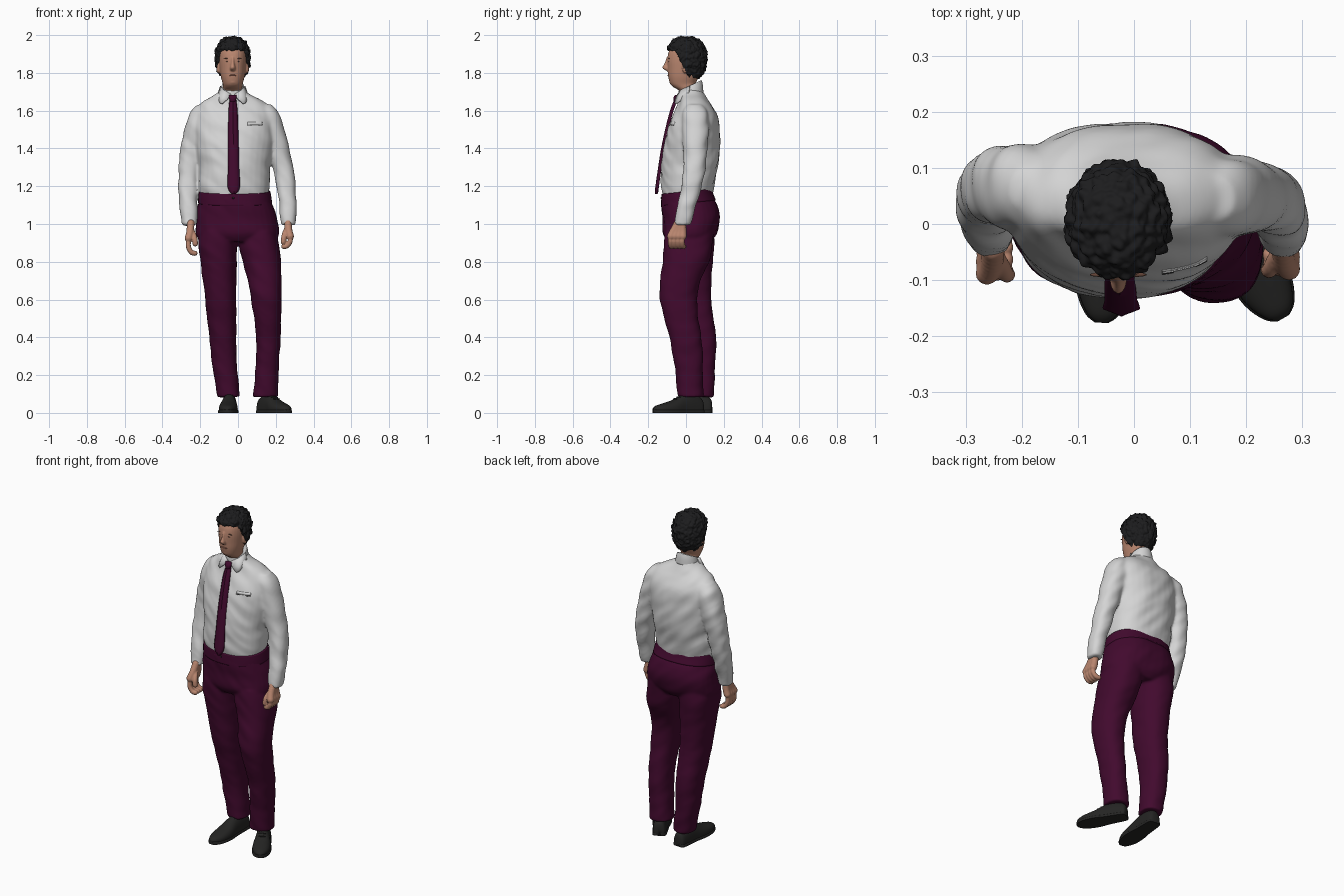
import bpy, bmesh, math
from mathutils import Matrix, Vector, noise

cube = bpy.data.objects.get("Cube")
if cube:
    bpy.data.objects.remove(cube, do_unlink=True)


def colour(name, r, g, b):
    m = bpy.data.materials.new(name)
    m.use_nodes = True
    m.diffuse_color = (r, g, b, 1)
    node = m.node_tree.nodes["Principled BSDF"]
    node.inputs["Base Color"].default_value = (r, g, b, 1)
    node.inputs["Roughness"].default_value = 0.8
    return m


WHITE = colour("white_cotton", 0.66, 0.66, 0.66)
PLUM = colour("plum_cloth", 0.054, 0.003, 0.027)
SKIN = colour("skin", 0.49, 0.24, 0.16)
LIP = colour("lips", 0.38, 0.16, 0.11)
HAIR = colour("black_hair", 0.012, 0.012, 0.013)
SHOE = colour("black_leather", 0.018, 0.018, 0.017)
BROW = colour("brown_brow", 0.13, 0.06, 0.04)
DARK = colour("dark_slit", 0.05, 0.05, 0.05)


def finish(name, bm, mat, smooth=True):
    bmesh.ops.recalc_face_normals(bm, faces=bm.faces)
    for f in bm.faces:
        f.smooth = smooth
    mesh = bpy.data.meshes.new(name)
    bm.to_mesh(mesh)
    bm.free()
    mesh.materials.append(mat)
    ob = bpy.data.objects.new(name, mesh)
    bpy.context.scene.collection.objects.link(ob)
    return ob


def activate(ob):
    bpy.ops.object.select_all(action="DESELECT")
    ob.select_set(True)
    bpy.context.view_layer.objects.active = ob


def sharpen(ob):
    activate(ob)
    bpy.ops.object.shade_smooth_by_angle(angle=math.radians(40))
    return ob


def spline(rows, steps=4):
    """Catmull-Rom through rows of numbers."""
    out = []
    for i in range(len(rows) - 1):
        a, b, c, d = (rows[min(max(i + k, 0), len(rows) - 1)] for k in (-1, 0, 1, 2))
        for s in range(steps):
            t = s / steps
            out.append([q + t * (r - p + t * (2*p - 5*q + 4*r - e + t * (3*q - 3*r + e - p))) / 2
                        for p, q, r, e in zip(a, b, c, d)])
    return out + [list(rows[-1])]


def loft(name, rings, mat, power=2.3, n=32, place=None, shear=0.0):
    """Skin rings of (centre x, centre y, z, radius x, radius y)."""
    bm, loops = bmesh.new(), []
    for cx, cy, z, rx, ry in spline(rings):
        loop = []
        for k in range(n):
            c, s = math.cos(math.tau * k / n), math.sin(math.tau * k / n)
            x = cx + rx * math.copysign(abs(c) ** (2 / power), c)
            y = cy + ry * math.copysign(abs(s) ** (2 / power), s)
            p = Vector((x, y, z + shear * y))
            if place:
                p = place @ p
                p.z = max(p.z, 0)
            loop.append(bm.verts.new(p))
        loops.append(loop)
    for a, b in zip(loops, loops[1:]):
        for k in range(n):
            bm.faces.new((a[k], a[k - 1], b[k - 1], b[k]))
    bm.faces.new(loops[0])
    bm.faces.new(loops[-1])
    return finish(name, bm, mat)


def blob(name, loc, size, mat, detail=3, tilt=0.0):
    bm = bmesh.new()
    m = Matrix.Translation(loc) @ Matrix.Rotation(tilt, 4, "Y") @ Matrix.Diagonal((*size, 1))
    bmesh.ops.create_icosphere(bm, subdivisions=detail, radius=1, matrix=m)
    return finish(name, bm, mat)


def fuse(name, parts, voxel, rounds, fold=0.0):
    """Join parts into one skin, then add soft cloth folds."""
    activate(parts[0])
    for p in parts:
        p.select_set(True)
    bpy.ops.object.join()
    ob = bpy.context.view_layer.objects.active
    ob.name = name
    remesh = ob.modifiers.new("skin", "REMESH")
    remesh.mode, remesh.voxel_size, remesh.use_smooth_shade = "VOXEL", voxel, True
    soften = ob.modifiers.new("soften", "SMOOTH")
    soften.iterations = rounds
    for mod in ("skin", "soften"):
        bpy.ops.object.modifier_apply(modifier=mod)
    if fold:
        normals = [v.normal.copy() for v in ob.data.vertices]
        for v, nrm in zip(ob.data.vertices, normals):
            x, y, z = v.co
            v.co += nrm * fold * noise.noise(Vector((x * 9, y * 9, z * 16 + x * 12)))
    return ob


def front_of(ob, x, z, default):
    hit, loc, _, _ = ob.ray_cast(Vector((x, -1, z)), Vector((0, 1, 0)))
    return loc.y if hit else default


def sheet(name, rows, mat, thick):
    """Cloth strip from rows of points, thickened."""
    bm = bmesh.new()
    grid = [[bm.verts.new(p) for p in row] for row in rows]
    for a, b in zip(grid, grid[1:]):
        for k in range(len(a) - 1):
            bm.faces.new((a[k], a[k + 1], b[k + 1], b[k]))
    ob = finish(name, bm, mat)
    mod = ob.modifiers.new("thickness", "SOLIDIFY")
    mod.thickness, mod.offset = thick, 0
    return sharpen(ob)


# Shirt: body and two sleeves
body = loft("body", [(-.018, .005, 1.13, .18, .126), (-.02, .008, 1.2, .188, .139), (-.02, .018, 1.3, .189, .15),
                     (-.02, .029, 1.4, .202, .149), (-.018, .04, 1.5, .212, .139), (-.018, .048, 1.57, .212, .12),
                     (-.02, .047, 1.62, .193, .094), (-.022, .04, 1.655, .15, .075), (-.026, .032, 1.685, .092, .066),
                     (-.028, .025, 1.715, .06, .058)], WHITE, 2.25)
left = loft("sleeve", [(.13, .045, 1.635, .05, .04), (.15, .048, 1.59, .064, .068), (.174, .05, 1.5, .067, .074),
                       (.209, .05, 1.4, .061, .064), (.243, .042, 1.28, .054, .057), (.258, .022, 1.17, .05, .053),
                       (.266, -.005, 1.06, .043, .047), (.266, -.018, .993, .039, .044)], WHITE)
right = loft("sleeve", [(-.17, .06, 1.63, .05, .04), (-.19, .065, 1.585, .063, .07), (-.215, .067, 1.5, .068, .076),
                        (-.243, .066, 1.4, .063, .065), (-.262, .053, 1.28, .055, .059), (-.264, .03, 1.17, .052, .054),
                        (-.26, -.003, 1.06, .045, .047), (-.255, -.02, .993, .04, .044)], WHITE)
shirt = fuse("shirt", [body, left, right], 0.008, 8, 0.007)

# Trousers: hips and two legs
hips = loft("hips", [(-.018, .003, 1.15, .187, .133), (-.014, .018, 1.1, .199, .149), (-.008, .028, 1.03, .215, .153),
                     (-.002, .02, .95, .22, .142), (0, .015, .905, .2, .11)], PLUM, 2.3)
left = loft("leg", [(.1, .02, .96, .1, .13), (.113, .01, .88, .107, .13), (.127, 0, .8, .1, .122),
                    (.14, -.03, .7, .09, .106), (.15, -.04, .6, .081, .098), (.157, -.025, .5, .072, .09),
                    (.161, -.003, .4, .065, .083), (.158, .01, .3, .062, .08), (.152, .018, .2, .062, .072),
                    (.145, .025, .084, .066, .069)], PLUM)
right = loft("leg", [(-.1, .02, .96, .105, .13), (-.109, .02, .88, .103, .13), (-.103, .02, .8, .095, .122),
                     (-.092, .03, .6, .082, .102), (-.083, .06, .45, .075, .095), (-.075, .078, .3, .067, .081),
                     (-.066, .08, .2, .064, .072), (-.047, .08, .084, .06, .066)], PLUM)
trousers = fuse("trousers", [hips, left, right], 0.008, 4, 0.0045)
loft("waistband", [(-.015, .013, 1.11, .196, .145), (-.017, .007, 1.145, .193, .138),
                   (-.018, .004, 1.172, .189, .134)], PLUM, 2.3, 48, None, .1)
blob("waist_button", (-.025, -.131, 1.138), (.006, .003, .006), SHOE, 2)

# Head with neck, nose, chin and ears
head = loft("skull", [(-.028, .022, 1.64, .05, .05), (-.028, .018, 1.70, .05, .052), (-.028, .0, 1.725, .051, .067),
                      (-.028, -.016, 1.743, .053, .068), (-.028, -.013, 1.78, .063, .081), (-.028, -.006, 1.82, .069, .091),
                      (-.028, 0, 1.87, .073, .099), (-.028, .004, 1.915, .07, .094), (-.028, .006, 1.95, .05, .07),
                      (-.028, .006, 1.965, .02, .03)], SKIN, 2.2)
nose = loft("nose", [(-.028, -.087, 1.885, .009, .015), (-.028, -.096, 1.85, .01, .018),
                     (-.028, -.101, 1.826, .015, .024), (-.028, -.09, 1.81, .012, .013)], SKIN, 2, 16)
chin = blob("chin", (-.028, -.071, 1.754), (.027, .018, .017), SKIN)
ears = [blob("ear", (-.028 + s * .076, -.003, 1.828), (.01, .018, .031), SKIN) for s in (-1, 1)]
head = fuse("head", [head, nose, chin] + ears, 0.004, 3)

bpy.context.view_layer.update()
for side, s in (("right", -1), ("left", 1)):
    for part, z, out, size in (("eye", 1.86, .03, (.009, .002, .002)), ("eyebrow", 1.876, .032, (.019, .004, .0028))):
        x = -.028 + s * out
        blob(f"{side}_{part}", (x, front_of(head, x, z, -.09), z), size, BROW, 2, s * .1)
blob("lips", (-.028, front_of(head, -.028, 1.787, -.09) + .001, 1.787), (.02, .004, .004), LIP)

# Curly hair: a bumpy cap tucked under the skin over the face
middle = Vector((-.028, .003, 1.884))
bm = bmesh.new()
bmesh.ops.create_icosphere(bm, subdivisions=6, radius=1)
for v in bm.verts:
    d = v.co.copy()
    flat = max(math.hypot(d.x, d.y), 1e-4)
    squash = flat ** (-.45 if d.z < 0 else -.2)
    tall = .117 if d.z < 0 else .108
    p = middle + Vector((d.x * squash * .093, d.y * squash * .109, d.z * tall))
    p += v.co * .016 * (.55 - noise.voronoi(p * 38)[0][0] + .4 * noise.noise(p * 80))
    edge = -.06 + max(0, 1.92 - p.z) * .5 + .006 * noise.noise(p * 60)
    if p.z < 1.922 + .01 * noise.noise(p * 50) and p.y < edge:
        p = middle + (p - middle) * .65
    v.co = p
finish("curly_hair", bm, HAIR)

# Collar stand and folded wings
loft("collar_stand", [(-.028, .024, 1.655, .07, .068), (-.028, .024, 1.695, .064, .065),
                      (-.028, .022, 1.723, .058, .061)], WHITE, 2, 32, None, .47)
for side, s in (("right", -1), ("left", 1)):
    wing = [((.064, .02, 1.73), (.047, -.024, 1.71), (.01, -.044, 1.687)),
            ((.078, .015, 1.69), (.064, -.034, 1.67), (.028, -.056, 1.66)),
            ((.082, .005, 1.68), (.068, -.046, 1.64), (.056, -.058, 1.636))]
    sheet(f"{side}_collar_wing", [[(-.028 + s * x, y, z) for x, y, z in row] for row in wing], WHITE, .006)

# Tie: hanging blade and knot
rows = []
for z, y, half in spline([(1.665, -.055, .014), (1.6, -.08, .022), (1.5, -.106, .025), (1.4, -.127, .027),
                          (1.3, -.143, .028), (1.195, -.158, .031), (1.16, -.161, .008)]):
    mid = -.027 + (1.66 - z) * .01
    y = min(y, front_of(shirt, mid, z, 0) - .007)
    rows.append([(mid + k * half, y + abs(k) * .01, z) for k in (-1, -.5, 0, .5, 1)])
sheet("tie_blade", rows, PLUM, .009)
loft("tie_knot", [(-.028, -.054, 1.648, .013, .012), (-.028, -.052, 1.666, .02, .015),
                  (-.028, -.045, 1.684, .021, .013)], PLUM, 2.6, 16)

# Chest pocket welt with a thin broken slit
for name, xs, zs, lift, mat in (("pocket_welt", range(9), (1.54, 1.525), .0, WHITE),
                                ("pocket_slit_inner", range(3), (1.525, 1.521), .001, DARK),
                                ("pocket_slit_outer", range(6, 9), (1.525, 1.521), .001, DARK)):
    sheet(name, [[(.05 + .01 * k, front_of(shirt, .05 + .01 * k, z, -.08) - lift, z) for k in xs]
                 for z in zs], mat, .002)


# Hands: chains of beads fused into palm, fingers and thumb
def chain(points, radius):
    return [blob("bead", p, (radius,) * 3, SKIN, 2) for p in spline(points, 5)]


def hand(name, s, wrist, reach):
    w, beads = Vector(wrist), []
    for i in range(4):
        y = -.06 + .021 * i
        bend = [(s * .012, y, -.06), (s * .012, y - .003, -.085 * reach), (-s * .004, y, -.108 * reach),
                (-s * .022, y + .004, -.112 * reach)]
        beads += chain([w + Vector((0, y * .3, .02)), w + Vector((s * .004, y * .75, -.03)), w + Vector(bend[0])], .021)
        beads += chain([w + Vector(b) for b in bend], .014)
    thumb = [(0, -.02, -.01), (-s * .014, -.045, -.04), (-s * .021, -.06, -.065), (-s * .024, -.062, -.09)]
    beads += chain([w + Vector(t) for t in thumb], .015)
    fuse(name, beads, .004, 2)


hand("left_hand", 1, (.264, -.02, .995), 1.02)
hand("right_hand", -1, (-.25, -.028, .985), 1.25)

# Shoes: upper, sole and laces, each laid from heel to toe
for side, heel, toe in (("left", (.122, .085), (.266, -.168)), ("right", (-.04, .138), (-.058, -.176))):
    along = Vector((toe[0] - heel[0], toe[1] - heel[1], 0))
    size = along.length / .295
    along.normalize()
    up = Vector((0, 0, 1))
    place = Matrix((up.cross(along), up, along)).transposed().to_4x4()
    place.translation = (heel[0], heel[1], 0)
    shape = [(0, .018, .05), (.012, .034, .08), (.07, .039, .105), (.12, .042, .097), (.18, .05, .068),
             (.24, .045, .05), (.28, .027, .038), (.295, .008, .024)]
    loft(f"{side}_shoe", [(0, .02, t * size, w, h - .02) for t, w, h in shape], SHOE, 2.2, 32, place)
    sharpen(loft(f"{side}_sole", [(0, .004, t * size, w + .004, .014) for t, w, h in shape], SHOE, 4, 24, place))
    for k in range(3):
        lace = blob(f"{side}_lace", (0, 0, 0), (.022, .004, .004), SHOE, 2)
        lace.matrix_world = place @ Matrix.Translation((0, .092 - .009 * k, .125 + .02 * k))
